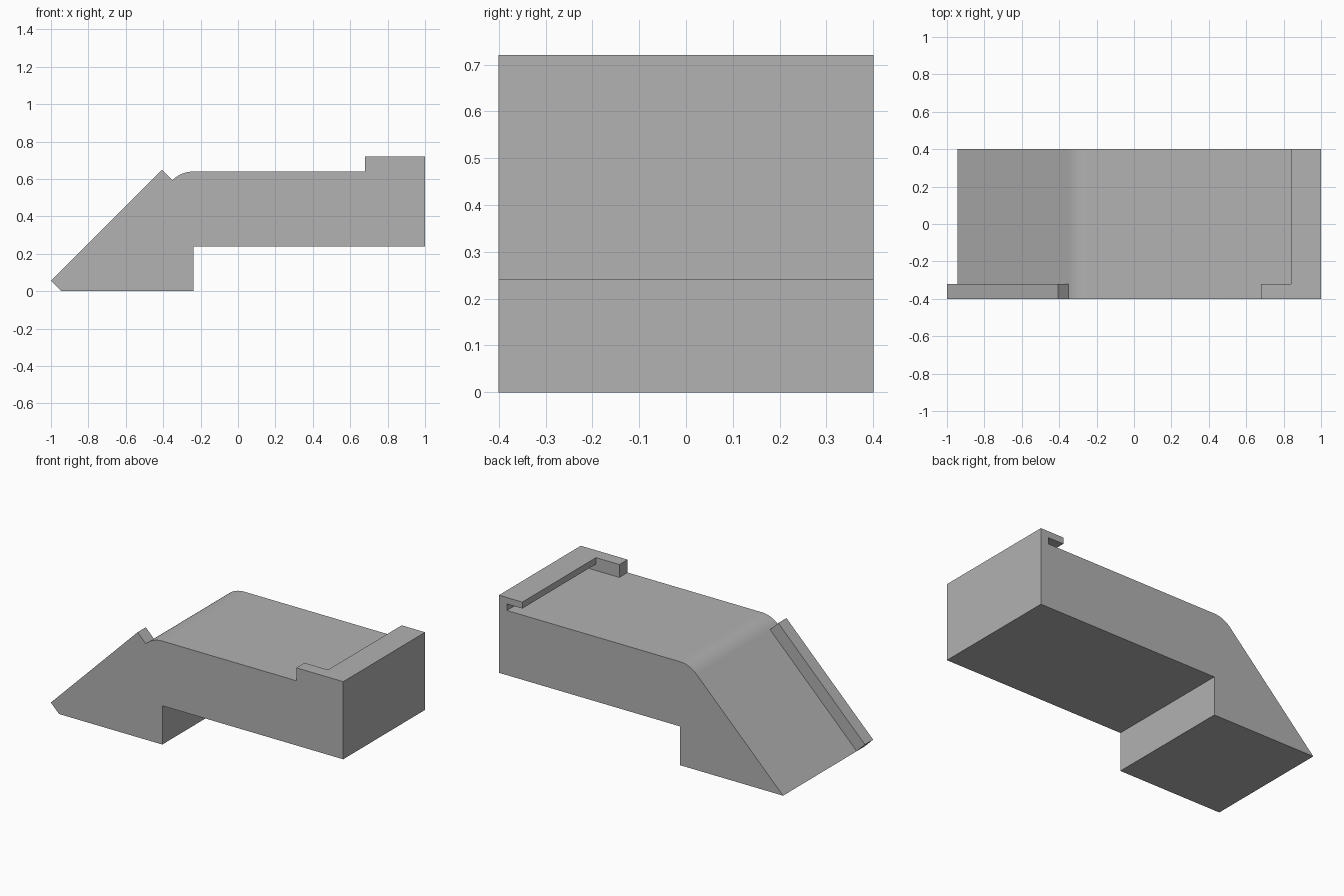
import bpy, bmesh
from math import sin, cos, radians

cube = bpy.data.objects.get("Cube")
if cube:
    bpy.data.objects.remove(cube, do_unlink=True)

grey = bpy.data.materials.new("mid grey")
grey.use_nodes = True
colour = (0.445, 0.445, 0.445, 1)
grey.diffuse_color = colour
grey.node_tree.nodes["Principled BSDF"].inputs["Base Color"].default_value = colour


def extrude_profile(name, points, y0, y1):
    """Solid made by sweeping an x-z profile from y0 to y1."""
    bm = bmesh.new()
    face = bm.faces.new([bm.verts.new((x, y0, z)) for x, z in points])
    swept = bmesh.ops.extrude_face_region(bm, geom=[face])["geom"]
    verts = [v for v in swept if isinstance(v, bmesh.types.BMVert)]
    bmesh.ops.translate(bm, verts=verts, vec=(0, y1 - y0, 0))
    bmesh.ops.recalc_face_normals(bm, faces=bm.faces)
    mesh = bpy.data.meshes.new(name)
    bm.to_mesh(mesh)
    bm.free()
    mesh.materials.append(grey)
    obj = bpy.data.objects.new(name, mesh)
    bpy.context.collection.objects.link(obj)
    return obj


def cut(target, cutter):
    cutter.hide_render = True
    mod = target.modifiers.new(cutter.name, "BOOLEAN")
    mod.operation = "DIFFERENCE"
    mod.solver = "EXACT"
    mod.object = cutter
    bpy.ops.object.modifier_apply(modifier=mod.name)
    bpy.data.objects.remove(cutter, do_unlink=True)


HALF, RAIL_Y = 0.4, -0.32       # half depth, inner side of the front rails
STEP, DECK, TOP = -0.238, 0.64, 0.72
RADIUS = 0.16
RISE = 0.056                    # rail height across the slope, per axis
bend = [(STEP + RADIUS * cos(radians(a)), DECK - RADIUS + RADIUS * sin(radians(a)))
        for a in [90 + 45 * i / 12 for i in range(13)]]
bx, bz = bend[-1]
foot = bx - bz                  # where the 45 degree slope meets the ground

# Full side outline, including the slope rail and the end stop
outline = [(foot, 0), (STEP, 0), (STEP, 0.24), (1, 0.24), (1, TOP),
           (0.68, TOP), (0.68, DECK)] + bend + [(bx - RISE, bz + RISE), (foot - RISE, RISE)]
ramp = extrude_profile("ramp_body", outline, -HALF, HALF)
bpy.context.view_layer.objects.active = ramp
ramp.select_set(True)

# Clear the slope behind its front rail
slope_cutter = extrude_profile("slope_cutter", [
    (foot - 0.1, -0.1), (bx + 0.02, bz + 0.02),
    (bx - 0.18, bz + 0.22), (foot - 0.3, 0.1)], RAIL_Y, HALF + 0.1)
cut(ramp, slope_cutter)

# Clear the deck behind the front block, with a slot under the end lip
lip_cutter = extrude_profile("lip_cutter", [
    (0.68, DECK), (0.945, DECK), (0.945, 0.68), (0.84, 0.68),
    (0.84, 0.8), (0.6, 0.8)], RAIL_Y, HALF + 0.1)
cut(ramp, lip_cutter)

bpy.ops.object.shade_smooth_by_angle(angle=radians(30))
